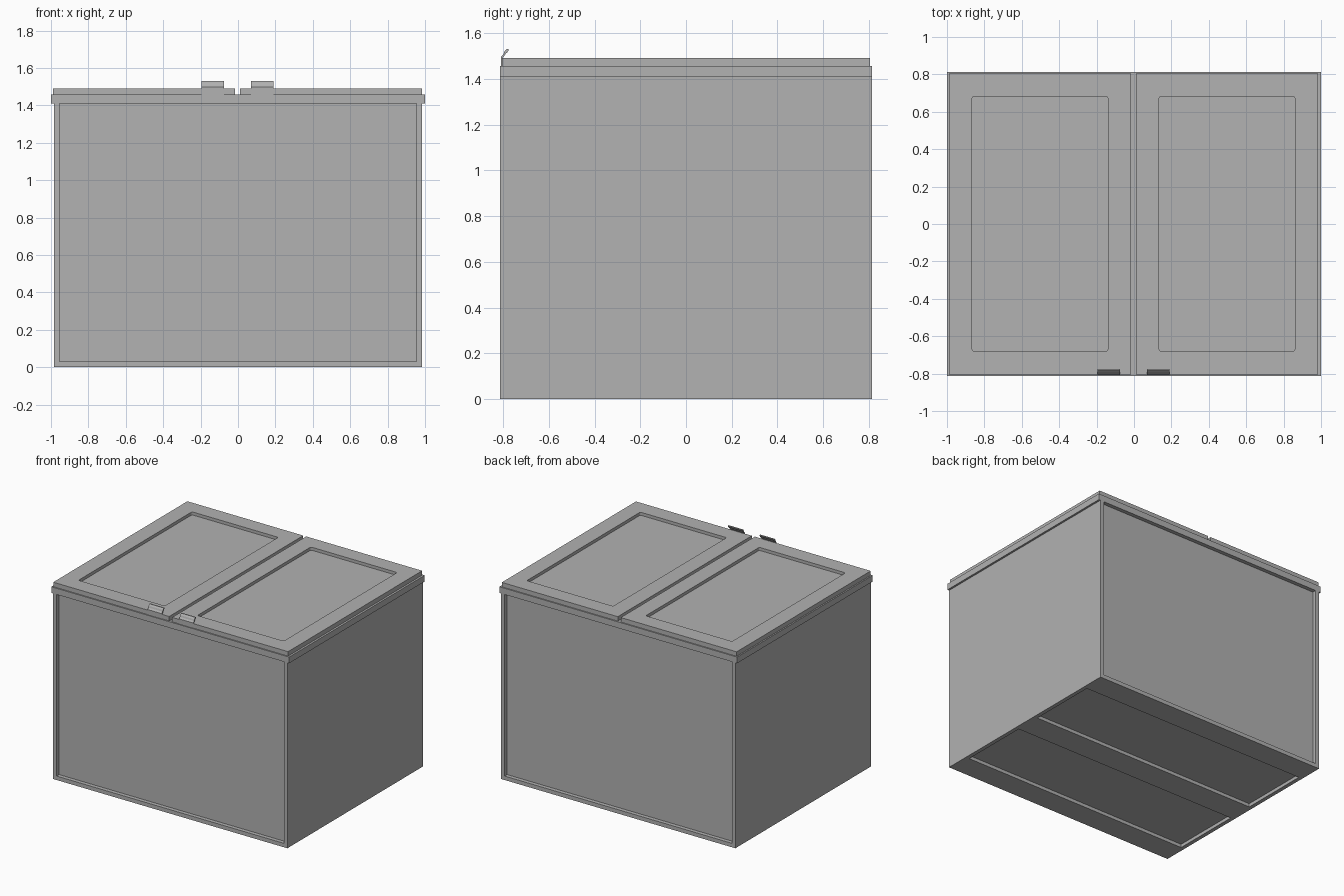
import bpy, bmesh
from mathutils import Vector

if "Cube" in bpy.data.objects:
    bpy.data.objects.remove(bpy.data.objects["Cube"])

steel = bpy.data.materials.new("light_grey")
steel.diffuse_color = (0.445, 0.445, 0.445, 1)
steel.use_nodes = True
steel.node_tree.nodes["Principled BSDF"].inputs["Base Color"].default_value = steel.diffuse_color


def box(name, lo, hi, corner=0):
    """Axis-aligned box; corner rounds its upright edges."""
    bm = bmesh.new()
    bmesh.ops.create_cube(bm, size=1)
    lo, hi = Vector(lo), Vector(hi)
    for v in bm.verts:
        v.co = (lo + hi) / 2 + v.co * (hi - lo)
    if corner:
        upright = [e for e in bm.edges
                   if abs(e.verts[0].co.z - e.verts[1].co.z) > 1e-4]
        bmesh.ops.bevel(bm, geom=upright, offset=corner, segments=3,
                        profile=0.5, affect='EDGES')
    mesh = bpy.data.meshes.new(name)
    bm.to_mesh(mesh)
    bm.free()
    mesh.materials.append(steel)
    ob = bpy.data.objects.new(name, mesh)
    bpy.context.collection.objects.link(ob)
    return ob


def recess(ob, lo, hi, corner=0):
    """Cut a box-shaped pocket out of a part."""
    cutter = box("cutter", lo, hi, corner)
    mod = ob.modifiers.new("recess", 'BOOLEAN')
    mod.operation, mod.solver, mod.object = 'DIFFERENCE', 'EXACT', cutter
    bpy.context.view_layer.objects.active = ob
    bpy.ops.object.modifier_apply(modifier=mod.name)
    bpy.data.objects.remove(cutter)


# Cabinet body with sunken front, back and underside panels
W, D, H = 0.985, 0.814, 1.41
body = box("cabinet_body", (-W, -D, 0), (W, D, H))
for s in (-1, 1):
    ys = sorted((s * (D - 0.03), s * (D + 0.1)))
    recess(body, (-0.955, ys[0], 0.03), (0.955, ys[1], H + 0.1))
    ys = sorted((s * 0.10, s * 0.632))
    recess(body, (-0.955, ys[0], -0.1), (0.955, ys[1], 0.025))

# Rim overhanging the left and right sides
box("top_rim", (-1, -D, H), (1, D, 1.457))

# Handle cross-section (y, z): plate on the lid edge curling up and back
profile = [(-0.808, 1.457), (-0.808, 1.497), (-0.798, 1.508), (-0.794, 1.520),
           (-0.784, 1.531), (-0.776, 1.531), (-0.776, 1.524), (-0.782, 1.516),
           (-0.789, 1.510), (-0.793, 1.503), (-0.802, 1.494), (-0.803, 1.457)]

# Two lids, each with a sunken panel and a handle
for s, side in ((-1, "left"), (1, "right")):
    def span(a, b):
        return sorted((s * a - 0.0025, s * b - 0.0025))
    x0, x1 = span(0.0125, 0.987)
    lid = box(side + "_lid", (x0, -0.805, 1.457), (x1, 0.805, 1.491))
    x0, x1 = span(0.137, 0.863)
    recess(lid, (x0, -0.68, 1.468), (x1, 0.683, 1.6), 0.012)

    x0, x1 = span(0.0725, 0.1925)
    bm = bmesh.new()
    face = bm.faces.new([bm.verts.new((x0, y, z)) for y, z in profile])
    ext = bmesh.ops.extrude_face_region(bm, geom=[face])
    bmesh.ops.translate(bm, vec=(x1 - x0, 0, 0),
                        verts=[g for g in ext["geom"] if isinstance(g, bmesh.types.BMVert)])
    bmesh.ops.recalc_face_normals(bm, faces=bm.faces)
    mesh = bpy.data.meshes.new(side + "_handle")
    bm.to_mesh(mesh)
    bm.free()
    mesh.materials.append(steel)
    bpy.context.collection.objects.link(bpy.data.objects.new(side + "_handle", mesh))
